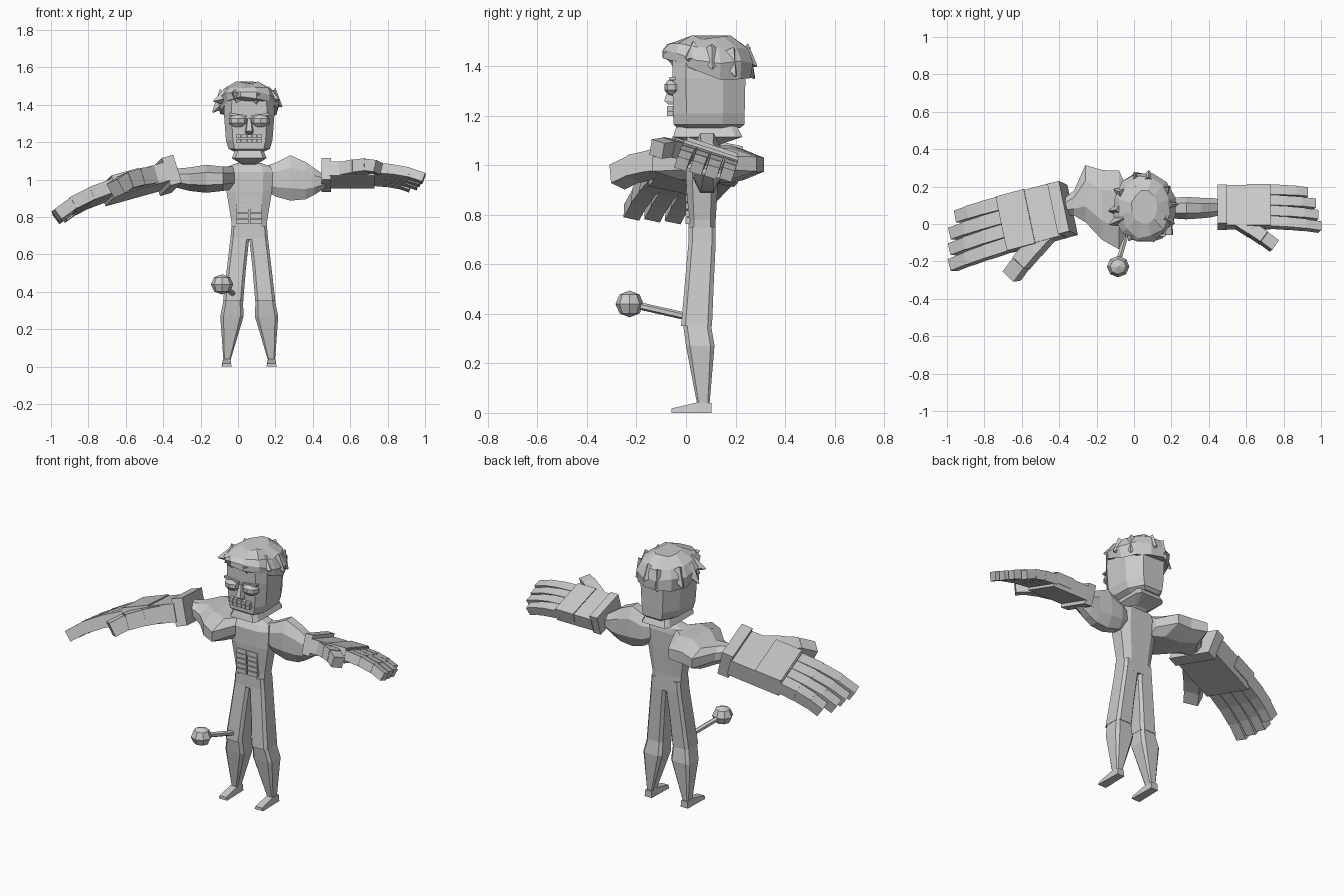
import bpy, bmesh, random
from math import sin, cos, pi, radians
from mathutils import Matrix, Vector

if "Cube" in bpy.data.objects:
    bpy.data.objects.remove(bpy.data.objects["Cube"])

random.seed(4)
CX = 0.06  # body centre line
T = Matrix.Translation


def finish(name, bm):
    bmesh.ops.recalc_face_normals(bm, faces=bm.faces)
    me = bpy.data.meshes.new(name)
    bm.to_mesh(me)
    bm.free()
    ob = bpy.data.objects.new(name, me)
    bpy.context.collection.objects.link(ob)
    return ob


def loft(name, rings):
    """Skin a list of equal-length point rings and cap both ends."""
    bm = bmesh.new()
    vs = [[bm.verts.new(p) for p in r] for r in rings]
    n = len(vs[0])
    for a, b in zip(vs, vs[1:]):
        for i in range(n):
            j = (i + 1) % n
            bm.faces.new((a[i], a[j], b[j], b[i]))
    bm.faces.new(vs[0])
    bm.faces.new(vs[-1])
    return finish(name, bm)


def octagon(ra, rb, c):
    """Box outline with cut corners; c is the share of each side left flat."""
    pts = [(1, -c), (1, c), (c, 1), (-c, 1), (-1, c), (-1, -c), (-c, -1), (c, -1)]
    return [(ra * a, rb * b) for a, b in pts]


def zring(x0, x1, y0, y1, z, c=.6):
    return [((x0 + x1) / 2 + a, (y0 + y1) / 2 + b, z)
            for a, b in octagon(abs(x1 - x0) / 2, (y1 - y0) / 2, c)]


def xring(x, y0, y1, z0, z1, c=.45):
    return [(x, (y0 + y1) / 2 + a, (z0 + z1) / 2 + b)
            for a, b in octagon((y1 - y0) / 2, (z1 - z0) / 2, c)]


def box(bm, m, size):
    bmesh.ops.create_cube(bm, size=1, matrix=m @ Matrix.Diagonal((*size, 1)))


def spike(bm, a, b, r1, r2, n):
    a, b = Vector(a), Vector(b)
    m = T((a + b) / 2) @ (b - a).to_track_quat('Z', 'Y').to_matrix().to_4x4()
    bmesh.ops.create_cone(bm, cap_ends=True, segments=n, radius1=r1, radius2=r2,
                          depth=(b - a).length, matrix=m)


def ball(name, c, r, u=8, v=5):
    bm = bmesh.new()
    bmesh.ops.create_uvsphere(bm, u_segments=u, v_segments=v, radius=1,
                              matrix=T(c) @ Matrix.Diagonal((*r, 1)))
    return finish(name, bm)


# Legs and feet
for side, s in (("left", 1), ("right", -1)):
    def leg(rows):
        return [zring(CX + s * a, CX + s * b, y0, y1, z, .72) for a, b, y0, y1, z in rows]
    loft(side + "_thigh", leg([(0, .095, .01, .12, .75), (.0, .10, .01, .12, .69),
                               (.018, .12, -.005, .112, .52), (.032, .14, -.02, .105, .35)]))
    loft(side + "_shin", leg([(.034, .136, -.012, .1, .36), (.03, .155, 0, .115, .27),
                              (.1, .138, .045, .095, .035)]))
    fx = CX + s * .12
    loft(side + "_foot", [[(fx - w, y, 0), (fx + w, y, 0), (fx + w * .8, y, h), (fx - w * .8, y, h)]
                          for y, w, h in ((.103, .024, .04), (.045, .025, .042), (-.058, .028, .018))])

# Torso and flared neck
loft("torso", [zring(CX - w, CX + w, y0, y1, z) for w, y0, y1, z in (
    (.094, .01, .12, .68), (.096, .01, .12, .78), (.122, 0, .13, .94),
    (.126, 0, .135, 1.04), (.115, .02, .13, 1.07), (.06, .04, .12, 1.09))])
loft("neck", [zring(CX - w, CX + w, y0, y1, z, .8) for w, y0, y1, z in (
    (.055, .04, .12, 1.07), (.045, .03, .14, 1.085), (.093, -.052, .228, 1.115), (.07, -.035, .2, 1.17))])

# Stomach muscle blocks
bm = bmesh.new()
for i in range(2):
    for j in range(5):
        box(bm, T((CX - .036 + .072 * i, .01, .776 + .03 * j)), (.064, .024, .025))
finish("stomach_muscles", bm)

# Arms: the left bulges upright, the right one flat
loft("left_arm", [xring(*r) for r in (
    (.14, .04, .12, .95, 1.07), (.2, .03, .14, .91, 1.09), (.28, .025, .145, .888, 1.13),
    (.36, .03, .14, .895, 1.095), (.41, .035, .14, .92, 1.06), (.47, .05, .13, .96, 1.02))])
loft("right_arm", [xring(*r) for r in (
    (-.02, 0, .16, .95, 1.07), (-.08, -.135, .285, .94, 1.07), (-.17, -.085, .288, .93, 1.08),
    (-.26, .01, .315, .94, 1.065), (-.32, .045, .18, .955, 1.06), (-.38, .05, .13, .97, 1.06))])


# Big block hands: cuff, palm, back plate, jointed fingers and thumb
def digit(bm, base, yaw, length, width, bends):
    m = T(base) @ Matrix.Rotation(radians(yaw), 4, 'Z')
    for bend, part, w in zip(bends, (.4, .33, .3), (1, .96, .9)):
        m = m @ Matrix.Rotation(radians(bend), 4, 'Y')
        d = part * length
        box(bm, m @ T((d / 2, 0, 0)), (d * 1.06, width * w, width * w))
        m = m @ T((d, 0, 0))


def hand(name, origin, mirror, yaw, pitch, roll, scale):
    bm = bmesh.new()
    box(bm, T((.022, 0, 0)), (.05, .215, .12))
    box(bm, T((.16, 0, 0)), (.24, .225, .08))
    box(bm, T((.215, 0, .015)), (.12, .232, .06))
    for y, fan, length in ((.088, 1, .205), (.03, 0, .245), (-.028, -1, .26), (-.086, -2, .275)):
        digit(bm, (.265, y, .005), fan, length, .056, (5, 6, 9))
    digit(bm, (.1, -.075, 0), -34, .235, .072, (0, 4, 12))
    bm.transform(T(origin) @ Matrix.Diagonal((mirror, 1, 1, 1))
                 @ Matrix.Rotation(radians(yaw), 4, 'Z') @ Matrix.Rotation(radians(pitch), 4, 'Y')
                 @ Matrix.Rotation(radians(roll), 4, 'X') @ Matrix.Scale(scale, 4))
    return finish(name, bm)


hand("left_hand", (.45, .09, 1.025), 1, 0, 0, -18, 1.0)
hand("right_hand", (-.355, .085, 1.03), -1, -15, 15, -12, 1.3)

# Head: flat face, back narrowing to a slim plane
outline = [(.095, -.055), (.135, .0), (.13, .15), (.075, .24)]
outline += [(-x, y) for x, y in reversed(outline)]
loft("head", [[(CX + x * k, .09 + (y - .09) * d, z) for x, y in outline] for k, d, z in (
    (.6, .85, 1.15), (.82, .97, 1.165), (.92, .98, 1.21), (1, 1, 1.35), (.98, 1, 1.42), (.7, .75, 1.49))])

# Face: eyes, lid bars, nose, teeth
for side, s in (("left", 1), ("right", -1)):
    ball(side + "_eye", (CX + s * .06, -.045, 1.315), (.052, .045, .037))
    bm = bmesh.new()
    box(bm, T((CX + s * .06, -.055, 1.345)) @ Matrix.Rotation(s * -.12, 4, 'Y'), (.095, .025, .012))
    finish(side + "_brow", bm)
loft("nose", [[(CX - w, -.04, z), (CX + w, -.04, z), (CX + w * .6, y, z), (CX - w * .6, y, z)]
              for w, y, z in ((.022, -.07, 1.245), (.026, -.088, 1.26), (.012, -.065, 1.33))])
bm = bmesh.new()
for i in range(5):
    for z in (1.209, 1.231):
        box(bm, T((CX - .056 + .028 * i, -.058, z)), (.025, .036, .019))
finish("teeth", bm)

# Hair: rough faceted cap, swept up at the front, with broad tufts round the rim
rings = []
for rx, ry, z in ((.158, .185, 1.355), (.165, .187, 1.42), (.14, .165, 1.475), (.07, .09, 1.518)):
    ring = []
    for i in range(12):
        a = 2 * pi * (i + .5) / 12
        lift = .085 * max(0, -sin(a)) * (1.52 - z) / .16
        j = random.uniform(.95, 1.05)
        ring.append((.057 + rx * j * cos(a), .09 + ry * j * sin(a), z + lift + random.uniform(-.01, .008)))
    rings.append(ring)
loft("hair_cap", rings)
bm = bmesh.new()
for angle, low, reach in ((5, 1.39, 1.06), (35, 1.36, 1), (80, 1.4, 1.03), (105, 1.35, 1), (150, 1.37, 1),
                          (185, 1.36, 1.03), (205, 1.42, 1.1), (245, 1.47, 1), (290, 1.46, 1), (335, 1.43, 1.05)):
    ca, sa = cos(radians(angle)), sin(radians(angle))
    spike(bm, (.055 + .11 * ca, .09 + .13 * sa, 1.445),
          (.047 + .178 * reach * ca, .088 + .195 * reach * sa, low), .058, .004, 4)
finish("hair_tufts", bm)

# Rod with a faceted knob on the right leg
bm = bmesh.new()
spike(bm, (-.02, .02, .385), (-.083, -.2, .435), .015, .015, 6)
finish("rod", bm)
ball("rod_knob", (-.085, -.228, .44), (.06, .057, .054), 8, 4)
